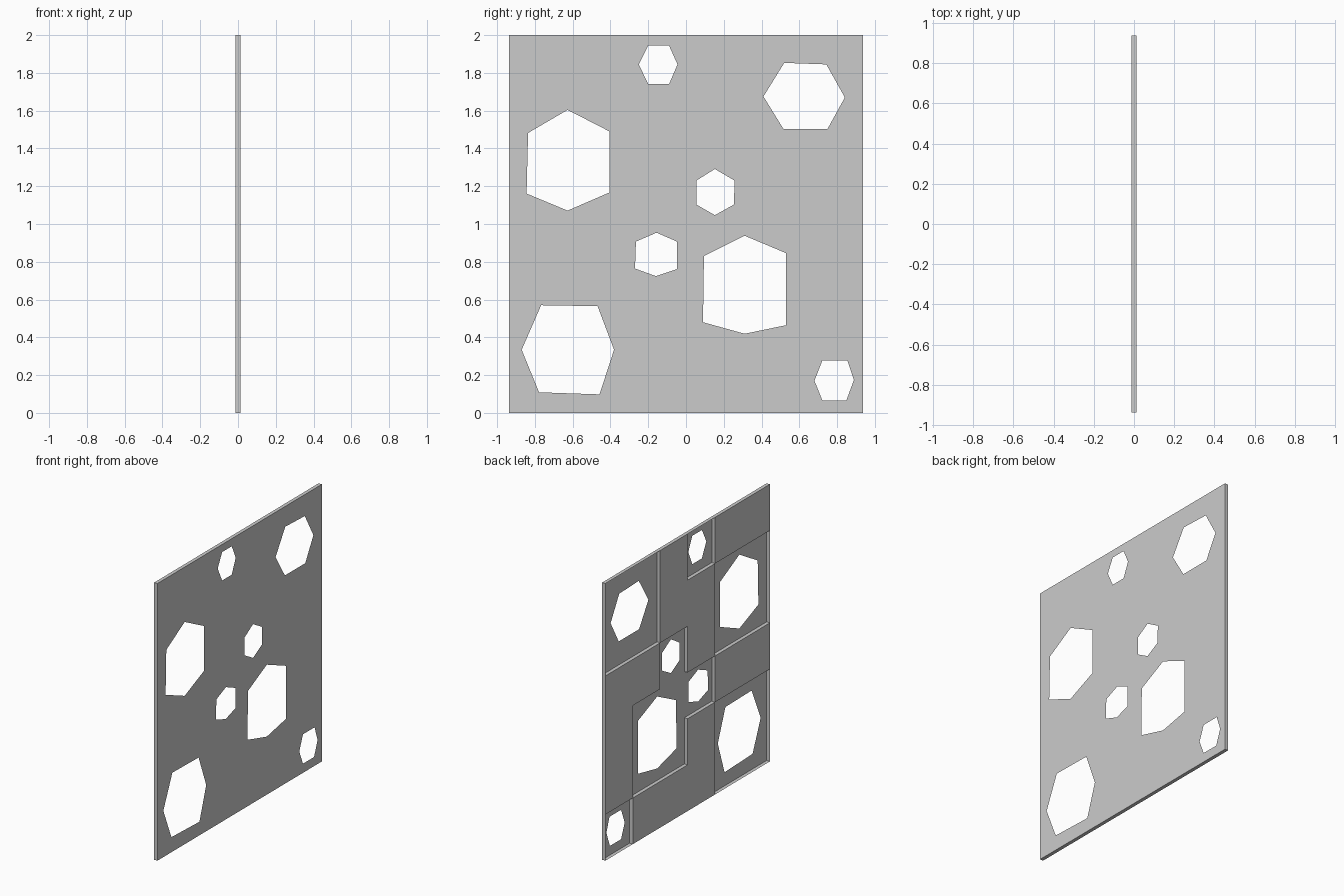
import bpy, bmesh
from mathutils import Vector
from mathutils.geometry import tessellate_polygon

if "Cube" in bpy.data.objects:
    bpy.data.objects.remove(bpy.data.objects["Cube"])

T = 0.013               # half thickness
W, N = 0.9375, 6        # half width, cells per side
CY, CZ = 2 * W / N, 2 / N

# Each opening: (first column, first row, size in cells) and its hexagon (y, z)
OPENINGS = [
    ((2, 5, 1), [(-.20, 1.945), (-.09, 1.945), (-.045, 1.845), (-.09, 1.74), (-.20, 1.74), (-.25, 1.845)]),
    ((4, 4, 2), [(.52, 1.853), (.743, 1.845), (.841, 1.67), (.749, 1.503), (.516, 1.503), (.41, 1.675)]),
    ((0, 3, 2), [(-.627, 1.604), (-.405, 1.49), (-.405, 1.167), (-.627, 1.071), (-.844, 1.161), (-.836, 1.482)]),
    ((3, 3, 1), [(.153, 1.291), (.257, 1.23), (.254, 1.103), (.153, 1.047), (.055, 1.103), (.055, 1.23)]),
    ((2, 2, 1), [(-.156, .954), (-.048, .907), (-.048, .761), (-.159, .724), (-.27, .764), (-.265, .907)]),
    ((3, 1, 2), [(.31, .938), (.529, .846), (.529, .464), (.31, .419), (.09, .48), (.095, .83)]),
    ((0, 0, 2), [(-.767, .57), (-.468, .565), (-.381, .334), (-.458, .098), (-.778, .109), (-.87, .334)]),
    ((5, 0, 1), [(.722, .278), (.854, .278), (.889, .175), (.849, .066), (.722, .066), (.68, .17)]),
]
pockets = {(c + i, r + j) for (c, r, s), _ in OPENINGS for i in range(s) for j in range(s)}


def add_face(bm, points, normal):
    """Add a flat face whose normal points along the given direction."""
    f = bm.faces.new([bm.verts.new(p) for p in points])
    f.normal_update()
    if f.normal.dot(Vector(normal)) < 0:
        f.normal_flip()


def finish(bm, name):
    bmesh.ops.remove_doubles(bm, verts=bm.verts, dist=1e-5)
    mesh = bpy.data.meshes.new(name)
    bm.to_mesh(mesh)
    bm.free()
    bpy.context.collection.objects.link(bpy.data.objects.new(name, mesh))


# Flat sheet with the hexagonal openings
bm = bmesh.new()
loops = [[(-W, 0), (W, 0), (W, 2), (-W, 2)]] + [h for _, h in OPENINGS]
flat = [p for loop in loops for p in loop]
for tri in tessellate_polygon([[Vector((y, z, 0)) for y, z in loop] for loop in loops]):
    add_face(bm, [(T, *flat[i]) for i in tri], (1, 0, 0))
finish(bm, "pierced_sheet")

# Backing cells, outer rim and the walls around the open pockets
bm = bmesh.new()
for c in range(N):
    for r in range(N):
        y0, y1 = -W + c * CY, -W + (c + 1) * CY
        z0, z1 = r * CZ, (r + 1) * CZ
        solid = (c, r) not in pockets
        if solid:
            add_face(bm, [(-T, y0, z0), (-T, y1, z0), (-T, y1, z1), (-T, y0, z1)], (-1, 0, 0))
        for dc, dr, a, b in ((-1, 0, (y0, z0), (y0, z1)), (1, 0, (y1, z0), (y1, z1)),
                             (0, -1, (y0, z0), (y1, z0)), (0, 1, (y0, z1), (y1, z1))):
            n = (c + dc, r + dr)
            outside = not (0 <= n[0] < N and 0 <= n[1] < N)
            if outside or (solid and n in pockets):
                add_face(bm, [(-T, *a), (-T, *b), (T, *b), (T, *a)], (0, dc, dr))
finish(bm, "backing_frame")
